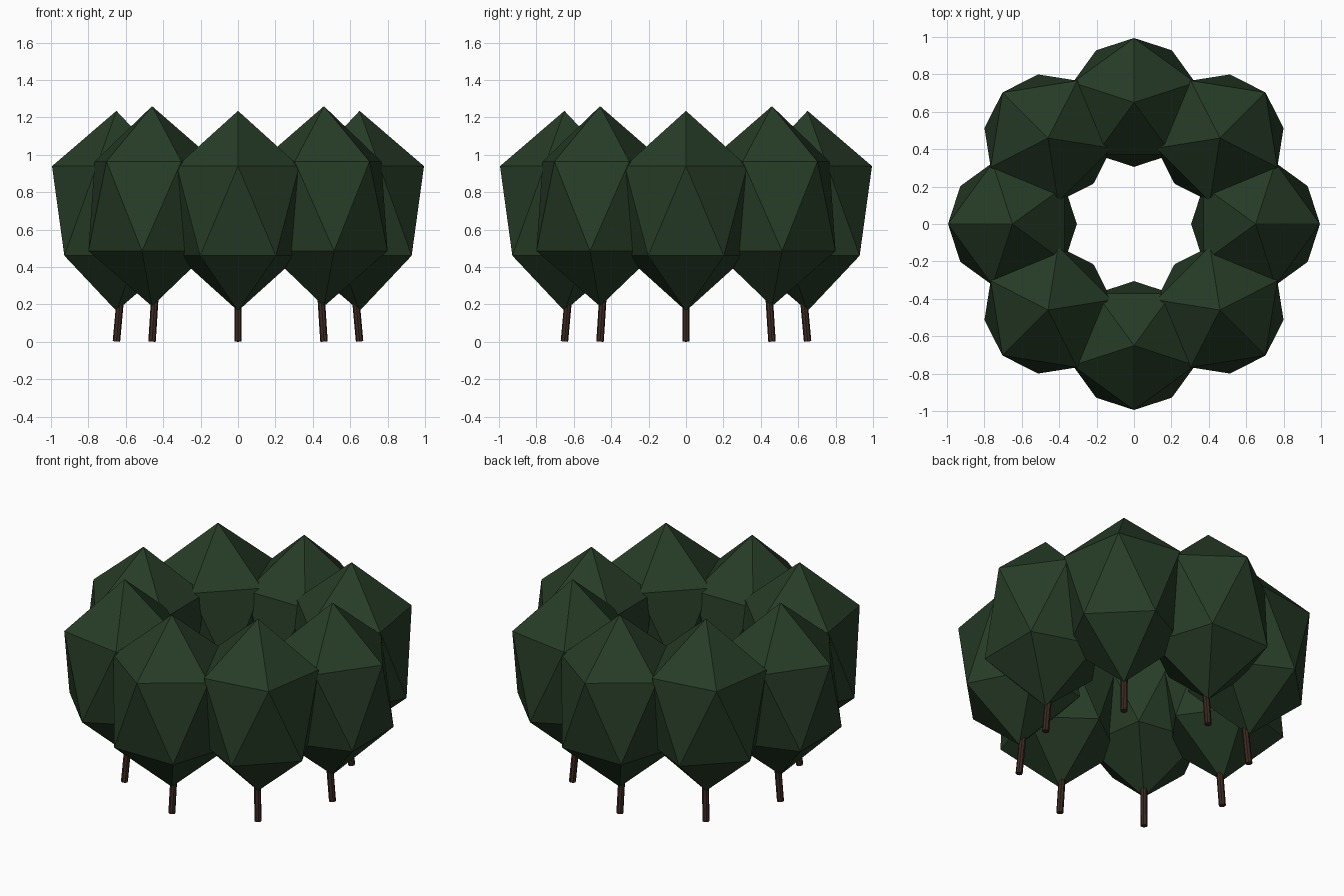
import bpy, math
from mathutils import Matrix, Vector

if "Cube" in bpy.data.objects:
    bpy.data.objects.remove(bpy.data.objects["Cube"])


def material(name, rgb):
    m = bpy.data.materials.new(name)
    m.diffuse_color = (*rgb, 1)
    m.use_nodes = True
    m.node_tree.nodes["Principled BSDF"].inputs["Base Color"].default_value = m.diffuse_color
    return m


LEAF = material("dark_green_leaves", (0.020, 0.045, 0.020))
BARK = material("brown_bark", (0.045, 0.022, 0.015))

COUNT, RING = 8, 0.65          # trees and ring radius
WIDTH, HALF_HEIGHT = 0.385, 0.535
LEAN = 0.09                    # trunks lean towards the middle


def crown(i, angle, z):
    # Stretched icosahedron, one upper corner facing outwards
    bpy.ops.mesh.primitive_ico_sphere_add(subdivisions=1, radius=1)
    ob = bpy.context.object
    ob.name = f"tree_crown_{i}"
    ob.data.transform(Matrix.Rotation(angle, 4, "Z")
                      @ Matrix.Translation((RING, 0, z))
                      @ Matrix.Diagonal((WIDTH, WIDTH, HALF_HEIGHT, 1)))
    ob.data.materials.append(LEAF)


def trunk(i, angle, top):
    # Thin leaning cylinder whose foot rests on the ground
    bpy.ops.mesh.primitive_cylinder_add(vertices=8, radius=0.02, depth=1)
    ob = bpy.context.object
    ob.name = f"tree_trunk_{i}"
    tilt = Matrix.Rotation(-math.atan(LEAN), 4, "Y")
    ob.data.transform(Matrix.Rotation(angle, 4, "Z")
                      @ Matrix.Translation((RING, 0, 0.002))
                      @ tilt
                      @ Matrix.Diagonal((1, 1, top, 1))
                      @ Matrix.Translation((0, 0, 0.5)))
    ob.data.materials.append(BARK)


# Ring of trees, every second one slightly taller
for i in range(COUNT):
    a = 2 * math.pi * i / COUNT
    z = 0.70 if i % 2 == 0 else 0.725
    crown(i + 1, a, z)
    trunk(i + 1, a, 0.36)
